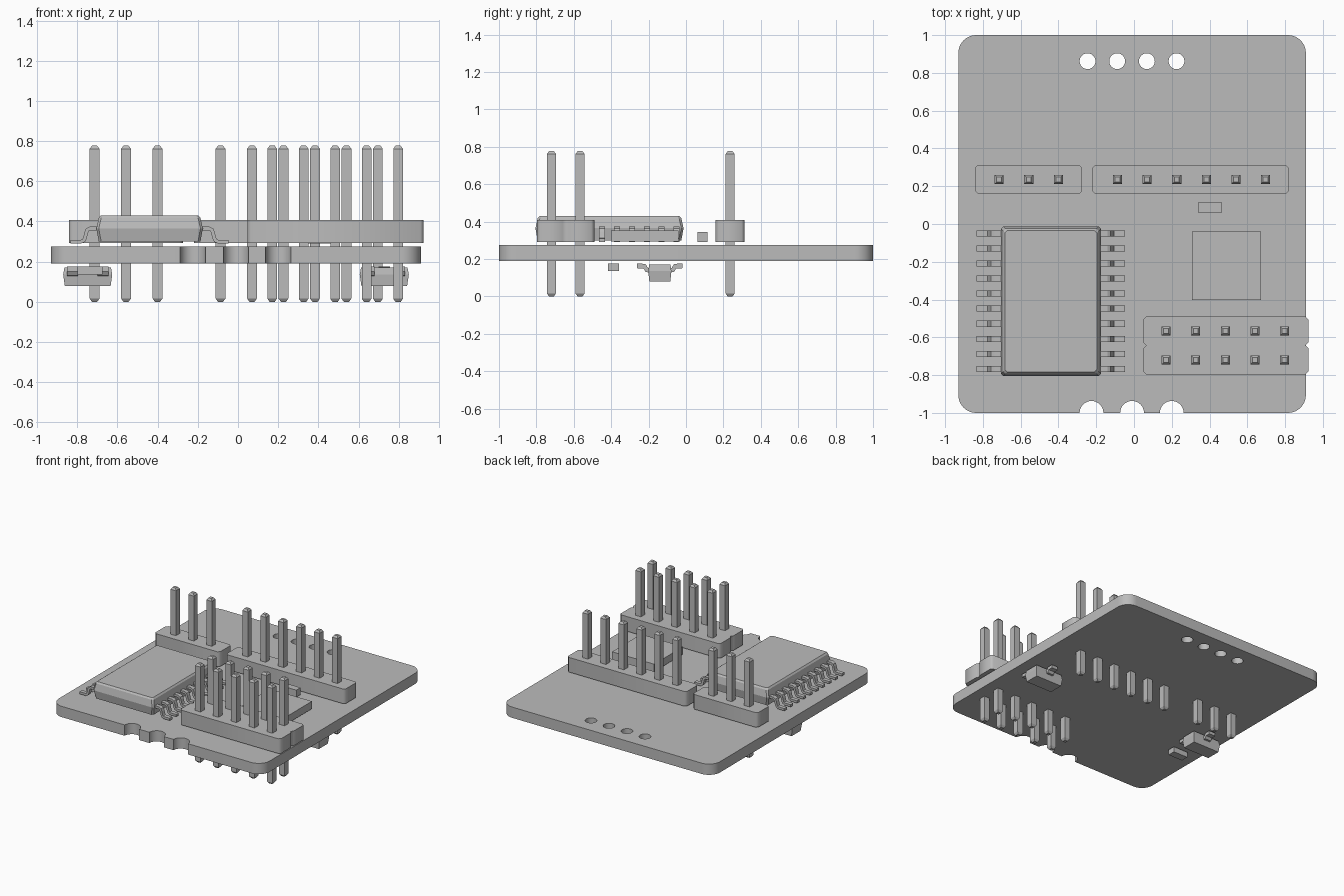
import bpy, bmesh
from math import sin, cos, pi, radians
from mathutils import Vector

cube = bpy.data.objects.get("Cube")
if cube:
    bpy.data.objects.remove(cube)

grey = bpy.data.materials.new("plain grey")
grey.use_nodes = True
grey.diffuse_color = (0.5, 0.5, 0.5, 1)
grey.node_tree.nodes["Principled BSDF"].inputs["Base Color"].default_value = (0.5, 0.5, 0.5, 1)


def finish(name, bm):
    bmesh.ops.remove_doubles(bm, verts=bm.verts, dist=1e-5)
    bmesh.ops.recalc_face_normals(bm, faces=bm.faces)
    mesh = bpy.data.meshes.new(name)
    bm.to_mesh(mesh)
    bm.free()
    mesh.materials.append(grey)
    ob = bpy.data.objects.new(name, mesh)
    bpy.context.collection.objects.link(ob)
    return ob


def arc(cx, cy, r, a0, a1, n):
    """Points on an arc, angles in degrees."""
    angles = [radians(a0 + (a1 - a0) * i / n) for i in range(n + 1)]
    return [(cx + r * cos(a), cy + r * sin(a)) for a in angles]


def plate(name, loops, z0, z1):
    """Extrude a plan outline; further loops become holes."""
    curve = bpy.data.curves.new(name, "CURVE")
    curve.dimensions, curve.fill_mode = "2D", "BOTH"
    curve.extrude = (z1 - z0) / 2
    for loop in loops:
        spline = curve.splines.new("POLY")
        spline.points.add(len(loop) - 1)
        spline.use_cyclic_u = True
        for p, (x, y) in zip(spline.points, loop):
            p.co = (x, y, 0, 1)
    temp = bpy.data.objects.new(name + "_outline", curve)
    bpy.context.collection.objects.link(temp)
    bpy.context.view_layer.update()
    mesh = bpy.data.meshes.new_from_object(temp.evaluated_get(bpy.context.evaluated_depsgraph_get()))
    bm = bmesh.new()
    bm.from_mesh(mesh)
    bmesh.ops.translate(bm, verts=bm.verts, vec=(0, 0, (z0 + z1) / 2))
    bpy.data.objects.remove(temp)
    bpy.data.meshes.remove(mesh)
    return finish(name, bm)


def loft(name, cx, cy, levels, chamfer=0.0):
    """Stack of rectangles (z, half x, half y), closed at both ends."""
    bm = bmesh.new()
    rings = []
    for z, hx, hy in levels:
        pts = []
        for sx, sy in ((1, 1), (-1, 1), (-1, -1), (1, -1)):
            a = (cx + sx * hx, cy + sy * (hy - chamfer), z)
            b = (cx + sx * (hx - chamfer), cy + sy * hy, z)
            pts += ([a, b] if sx * sy > 0 else [b, a]) if chamfer else [a]
        rings.append([bm.verts.new(p) for p in pts])
    n = len(rings[0])
    for low, high in zip(rings, rings[1:]):
        for i in range(n):
            j = (i + 1) % n
            bm.faces.new((low[i], low[j], high[j], high[i]))
    bm.faces.new(rings[0][::-1])
    bm.faces.new(rings[-1])
    return finish(name, bm)


def box(name, x0, x1, y0, y1, z0, z1):
    hx, hy = (x1 - x0) / 2, (y1 - y0) / 2
    return loft(name, x0 + hx, y0 + hy, [(z0, hx, hy), (z1, hx, hy)])


def ribbon(bm, path, origin, out, width, thick):
    """Bent metal strip: path of (outward, z), swept sideways by width."""
    out = Vector(out)
    side = Vector((-out.y, out.x, 0)) * width / 2
    pts = [Vector(p) for p in path]
    upper, lower = [], []
    for i, p in enumerate(pts):
        d = pts[min(i + 1, len(pts) - 1)] - pts[max(i - 1, 0)]
        nrm = Vector((-d.y, d.x)).normalized() * thick / 2
        upper.append(p + nrm)
        lower.append(p - nrm)
    rows = []
    for s in (side, -side):
        rows.append([[bm.verts.new(Vector(origin) + out * q.x + Vector((0, 0, q.y)) + s)
                      for q in line] for line in (upper, lower)])
    (a, b), (c, d) = rows
    corners = [a, b, d, c]
    for i in range(len(pts) - 1):
        for k in range(4):
            p, q = corners[k], corners[(k + 1) % 4]
            bm.faces.new((p[i], p[i + 1], q[i + 1], q[i]))
    for i in (0, -1):
        bm.faces.new([r[i] for r in corners])


# Circuit board with rounded corners, edge notches and a row of holes
L, R, r = -0.93, 0.91, 0.095
outline = arc(L + r, -1 + r, r, 180, 270, 10)
for x in (-0.225, -0.01, 0.2):
    outline += arc(x, -1, 0.063, 180, 0, 16)
outline += arc(R - r, -1 + r, r, 270, 360, 10)
outline += arc(R - r, 1 - r, r, 0, 90, 10)
outline += arc(L + r, 1 - r, r, 90, 180, 10)
holes = [arc(-0.246 + 0.157 * i, 0.862, 0.042, 0, 345, 23) for i in range(4)]
board = plate("circuit_board", [outline] + holes, 0.19, 0.275)
bpy.context.view_layer.objects.active = board
board.select_set(True)
bpy.ops.object.shade_smooth_by_angle(angle=radians(30))
board.select_set(False)


# Pin headers: chamfered strip, one segment per row, with tapered square pins
def header(name, x0, x1, pin_x, count, rows, half):
    c = 0.016
    right, left = [], []
    for y in rows:
        right += [(x1 - c, y - half), (x1, y - half + c), (x1, y + half - c), (x1 - c, y + half)]
        left += [(x0 + c, y - half), (x0, y - half + c), (x0, y + half - c), (x0 + c, y + half)]
    if len(rows) > 1:
        del right[4], left[4]
    plate(name + "_base", [right + left[::-1]], 0.292, 0.408)
    for y in rows:
        for i in range(count):
            loft(name + "_pin", pin_x + 0.1567 * i, y,
                 [(0, 0.013, 0.013), (0.016, 0.024, 0.024),
                  (0.762, 0.024, 0.024), (0.777, 0.013, 0.013)])


header("short_header", -0.842, -0.275, -0.714, 3, [0.236], 0.077)
header("long_header", -0.22, 0.82, -0.087, 6, [0.236], 0.077)
header("double_header", 0.048, 0.924, 0.17, 5, [-0.7195, -0.5665], 0.0765)

# Large chip with gull-wing leads down both long sides
CX, CY, HX, HY = -0.44, -0.409, 0.265, 0.396
loft("large_chip_body", CX, CY,
     [(0.3, HX - 0.012, HY - 0.012), (0.365, HX, HY),
      (0.418, HX - 0.012, HY - 0.012), (0.43, HX - 0.022, HY - 0.022)], 0.012)
gull = [(-0.02, 0.365), (0.033, 0.365), (0.045, 0.358), (0.05, 0.345),
        (0.057, 0.318), (0.063, 0.305), (0.075, 0.3), (0.128, 0.3)]
bm = bmesh.new()
for s in (-1, 1):
    for i in range(10):
        ribbon(bm, gull, (CX + s * HX, -0.05 - 0.0797 * i, 0), (s, 0, 0), 0.032, 0.018)
finish("large_chip_leads", bm)

# Small parts on the top face
box("square_chip", 0.306, 0.673, -0.402, -0.04, 0.293, 0.352)
box("top_passive", 0.34, 0.465, 0.062, 0.115, 0.29, 0.345)

# Underside: two three-legged packages and one small passive
foot = [(-0.02, 0.14), (0.01, 0.142), (0.022, 0.162), (0.062, 0.164)]
for name, x in (("left_transistor", 0.728), ("right_transistor", -0.748)):
    y = -0.14
    loft(name + "_body", x, y, [(0.08, 0.114, 0.056), (0.135, 0.122, 0.062), (0.17, 0.116, 0.057)])
    bm = bmesh.new()
    for dx, s in ((-0.075, -1), (0.075, -1), (0, 1)):
        ribbon(bm, foot, (x + dx, y + s * 0.06, 0), (0, s, 0), 0.055, 0.026)
    finish(name + "_leads", bm)
box("bottom_passive", -0.8, -0.675, -0.418, -0.358, 0.135, 0.177)
